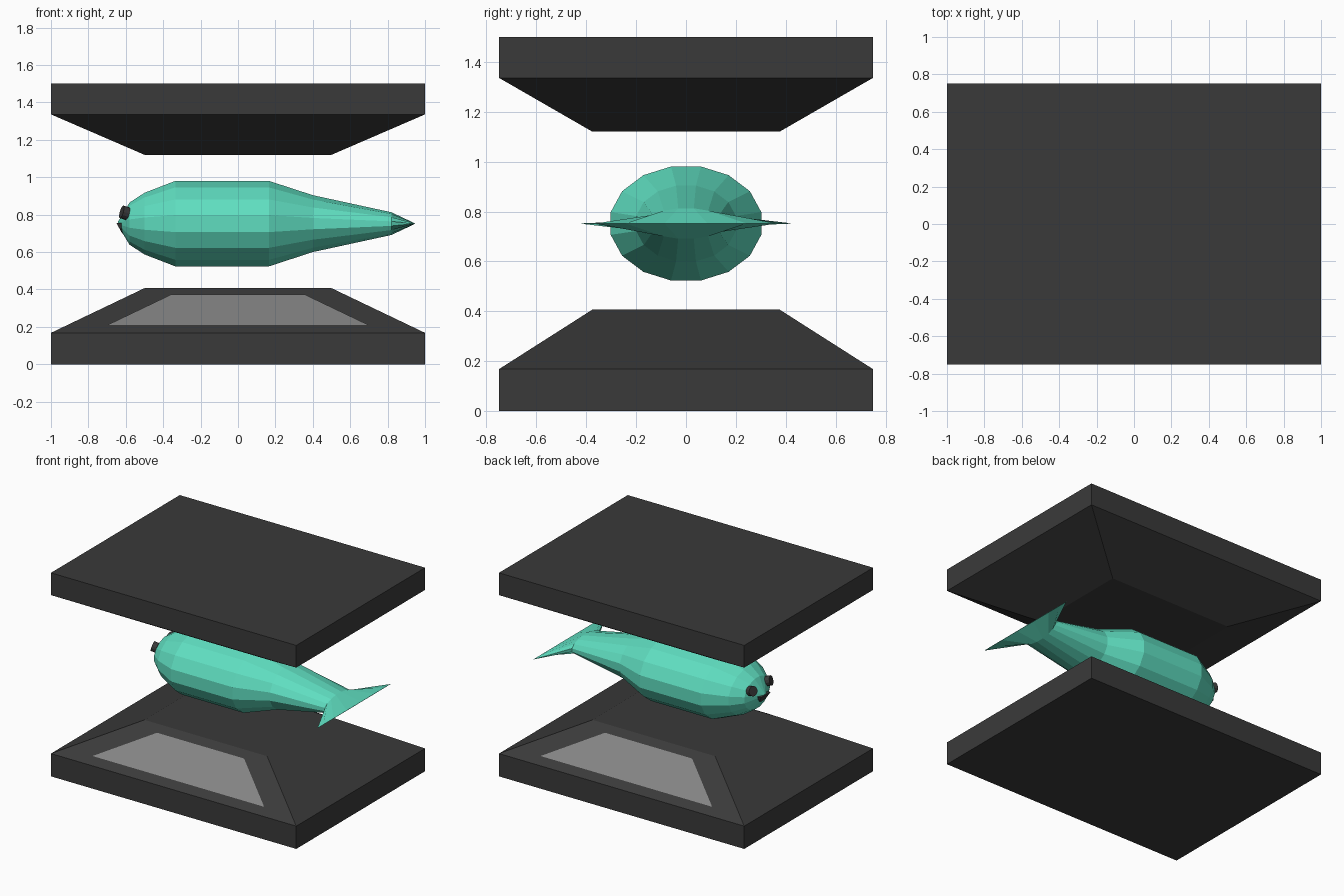
import bpy, math
from mathutils import Vector

if "Cube" in bpy.data.objects:
    bpy.data.objects.remove(bpy.data.objects["Cube"])


def material(name, r, g, b):
    m = bpy.data.materials.new(name)
    m.diffuse_color = (r, g, b, 1)
    m.use_nodes = True
    m.node_tree.nodes["Principled BSDF"].inputs["Base Color"].default_value = m.diffuse_color
    return m


DARK = material("charcoal", 0.042, 0.042, 0.042)
GREY = material("plate grey", 0.23, 0.23, 0.23)
TEAL = material("teal", 0.115, 0.73, 0.53)


def build(name, verts, faces, mat):
    mesh = bpy.data.meshes.new(name)
    mesh.from_pydata(verts, [], faces)
    mesh.materials.append(mat)
    mesh.update()
    ob = bpy.data.objects.new(name, mesh)
    bpy.context.collection.objects.link(ob)
    return ob


def loft(name, rings, mat):
    """Skin equal-length rings of points and cap both ends."""
    n = len(rings[0])
    verts = [p for ring in rings for p in ring]
    faces = [(k * n + i, k * n + (i + 1) % n, (k + 1) * n + (i + 1) % n, (k + 1) * n + i)
             for k in range(len(rings) - 1) for i in range(n)]
    faces.append(tuple(reversed(range(n))))
    faces.append(tuple(range(len(verts) - n, len(verts))))
    return build(name, verts, faces, mat)


def rect(hx, hy, z):
    return [(-hx, -hy, z), (hx, -hy, z), (hx, hy, z), (-hx, hy, z)]


# Lower and upper slabs, each with a sloped inner side
loft("lower_slab", [rect(1, .75, 0), rect(1, .75, .168), rect(.5, .375, .407)], DARK)
loft("upper_slab", [rect(.5, .375, 1.12), rect(1, .75, 1.336), rect(1, .75, 1.5)], DARK)

# Sloped label plates on the front and back of the lower slab
for side, label in ((-1, "front"), (1, "back")):
    def on_slope(x, z):
        y = .75 - (z - .168) / .239 * .375
        return (x, side * (y + .003), z + .004)
    pts = [on_slope(-.7, .205), on_slope(.7, .205), on_slope(.355, .37), on_slope(-.355, .37)]
    build(label + "_label_plate", pts, [(0, 1, 2, 3) if side < 0 else (3, 2, 1, 0)], GREY)

# Whale body: 16-sided rings (x, half width, half height), flattening into the fluke
SECTIONS = [(-.642, .012, .01), (-.58, .15, .115), (-.5, .222, .168), (-.335, .308, .233),
            (.165, .308, .233), (.4, .204, .155), (.82, .16, .062), (.947, .435, .001)]
rings = []
for x, w, h in SECTIONS:
    angles = [math.radians(11.25 + 22.5 * i) for i in range(16)]
    rings.append([(x, w * math.cos(a), .752 + h * math.sin(a)) for a in reversed(angles)])
body = loft("whale_body", rings, TEAL)
body.data.flip_normals()

# Round eyes facing forward and slightly outward
for side, label in ((-1, "right"), (1, "left")):
    bpy.ops.mesh.primitive_cylinder_add(vertices=12, radius=.035, depth=.035,
                                        location=(-.606, side * .1, .81))
    eye = bpy.context.object
    eye.name = label + "_eye"
    eye.rotation_euler = Vector((-1, side * .3, .3)).to_track_quat('Z', 'Y').to_euler()
    eye.data.materials.append(DARK)

# Smiling mouth: half disc leaning along the lower nose
arc = [math.pi + math.pi * i / 6 for i in range(7)]
outline = [(.055 * math.cos(a), .055 * math.sin(a)) for a in arc]
loft("mouth", [[(x - .55 * dz, y, .755 + dz) for y, dz in outline] for x in (-.65, -.61)], DARK)
for ob in ("mouth",):
    bpy.data.objects[ob].data.flip_normals()
